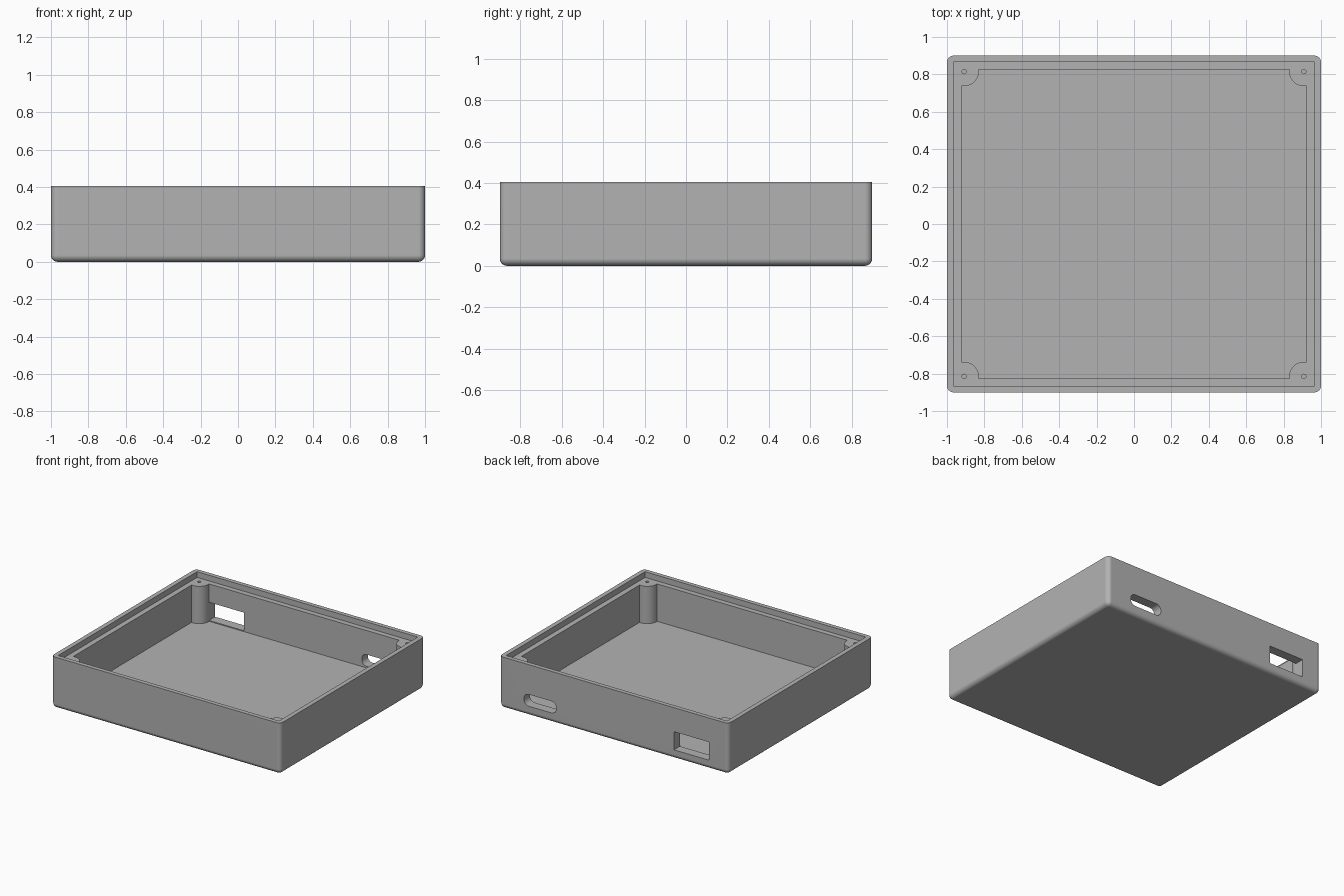
import bpy, bmesh, math
from mathutils import Vector

cube = bpy.data.objects.get("Cube")
if cube:
    bpy.data.objects.remove(cube, do_unlink=True)

# Main sizes
HX, HY, HEIGHT = 1.0, 0.9, 0.405
IN_X, IN_Y, FLOOR = 0.922, 0.825, 0.065
LEDGE = 0.36
POST_X, POST_Y, POST_R = 0.908, 0.815, 0.078

grey = bpy.data.materials.new("matte grey")
grey.use_nodes = True
colour = (0.45, 0.45, 0.45, 1)
grey.diffuse_color = colour
grey.node_tree.nodes["Principled BSDF"].inputs["Base Color"].default_value = colour


def make_object(name, bm):
    bmesh.ops.recalc_face_normals(bm, faces=bm.faces)
    mesh = bpy.data.meshes.new(name)
    bm.to_mesh(mesh)
    bm.free()
    mesh.materials.append(grey)
    obj = bpy.data.objects.new(name, mesh)
    bpy.context.collection.objects.link(obj)
    return obj


def box(name, low, high, radius=0, keep=None):
    """Box between two corners; edges accepted by keep are rounded."""
    low, high = Vector(low), Vector(high)
    bm = bmesh.new()
    bmesh.ops.create_cube(bm, size=1)
    for v in bm.verts:
        v.co = (low + high) / 2 + v.co * (high - low)
    if radius:
        edges = [e for e in bm.edges if keep(e.verts[0].co, e.verts[1].co)]
        bmesh.ops.bevel(bm, geom=edges, offset=radius, segments=8,
                        profile=0.5, affect='EDGES')
    return make_object(name, bm)


def prism(name, outline, z0, z1):
    bm = bmesh.new()
    face = bm.faces.new([bm.verts.new((x, y, z0)) for x, y in outline])
    out = bmesh.ops.extrude_face_region(bm, geom=[face])["geom"]
    bmesh.ops.translate(bm, vec=(0, 0, z1 - z0),
                        verts=[g for g in out if isinstance(g, bmesh.types.BMVert)])
    return make_object(name, bm)


def circle(cx, cy, r, n):
    return [(cx + r * math.cos(math.tau * i / n), cy + r * math.sin(math.tau * i / n))
            for i in range(n)]


# Outer tray: every edge rounded except the top rim
tray = box("enclosure_tray", (-HX, -HY, 0), (HX, HY, HEIGHT), 0.035,
           lambda a, b: min(a.z, b.z) < HEIGHT / 2)

# Cavity outline, with the corner screw posts left standing as concave arcs
start = math.pi + math.asin((IN_Y - POST_Y) / POST_R) * -1
end = 1.5 * math.pi + math.asin((IN_X - POST_X) / POST_R)
arc = [(POST_X + POST_R * math.cos(a), POST_Y + POST_R * math.sin(a))
       for a in (start + (end - start) * i / 16 for i in range(17))]
outline = []
for sx, sy in ((1, 1), (1, -1), (-1, -1), (-1, 1)):
    corner = [(sx * x, sy * y) for x, y in arc]
    outline += corner if sx * sy > 0 else corner[::-1]

cutters = [
    prism("cavity_cutter", outline, FLOOR, LEDGE + 0.02),
    box("lid_recess_cutter", (-0.964, -0.866, LEDGE), (0.964, 0.866, 0.5)),
    box("rectangular_port_cutter", (-0.83, 0.805, 0.072), (-0.525, 1, 0.215)),
    box("rounded_port_cutter", (0.503, 0.805, 0.077), (0.785, 1, 0.17), 0.042,
        lambda a, b: abs(a.y - b.y) > 0.1),
]
# Screw holes in the posts
for sx in (-1, 1):
    for sy in (-1, 1):
        cutters.append(prism("screw_hole_cutter",
                             circle(sx * POST_X, sy * POST_Y, 0.012, 16), 0.14, 0.45))

bpy.context.view_layer.objects.active = tray
for cutter in cutters:
    cutter.hide_render = True
    mod = tray.modifiers.new("cut", 'BOOLEAN')
    mod.operation = 'DIFFERENCE'
    mod.solver = 'EXACT'
    mod.object = cutter
    bpy.ops.object.modifier_apply(modifier=mod.name)
    bpy.data.objects.remove(cutter, do_unlink=True)

# Smooth rounded edges, crisp flat faces
bpy.ops.object.select_all(action='DESELECT')
tray.select_set(True)
bpy.ops.object.shade_smooth_by_angle(angle=math.radians(30))
weighted = tray.modifiers.new("weighted_normals", 'WEIGHTED_NORMAL')
weighted.keep_sharp = True
